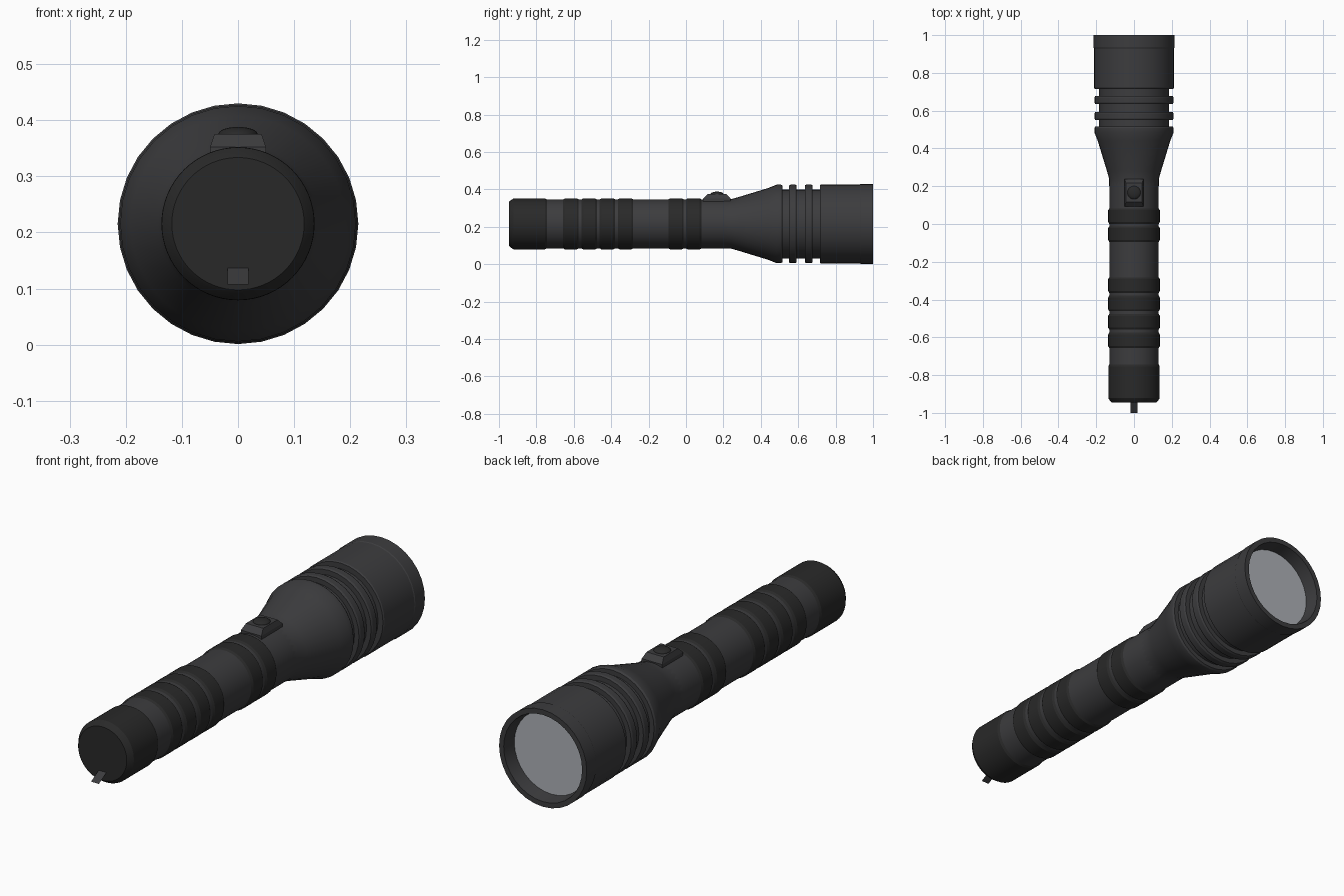
import bpy, bmesh, math

if "Cube" in bpy.data.objects:
    bpy.data.objects.remove(bpy.data.objects["Cube"])

CZ = 0.2155  # height of the long axis


def material(name, rgb):
    m = bpy.data.materials.new(name)
    m.diffuse_color = (*rgb, 1)
    m.use_nodes = True
    m.node_tree.nodes["Principled BSDF"].inputs["Base Color"].default_value = m.diffuse_color
    return m


BODY = material("dark_metal", (0.045, 0.045, 0.048))
RUBBER = material("black_rubber", (0.022, 0.022, 0.022))
LENS = material("lens_grey", (0.42, 0.44, 0.47))


def finish(name, bm, mat, smooth=True):
    bmesh.ops.recalc_face_normals(bm, faces=bm.faces[:])
    me = bpy.data.meshes.new(name)
    bm.to_mesh(me)
    bm.free()
    me.materials.append(mat)
    ob = bpy.data.objects.new(name, me)
    bpy.context.collection.objects.link(ob)
    if smooth:
        bpy.ops.object.select_all(action='DESELECT')
        ob.select_set(True)
        bpy.context.view_layer.objects.active = ob
        bpy.ops.object.shade_smooth_by_angle(angle=math.radians(25))
    return ob


def lathe(name, profile, mat, n=32):
    """Revolve (y, radius) points about the long axis and cap both ends."""
    bm = bmesh.new()
    rings = []
    for y, r in profile:
        rings.append([bm.verts.new((r * math.sin(math.tau * i / n), y,
                                    CZ + r * math.cos(math.tau * i / n)))
                      for i in range(n)])
    for a, b in zip(rings, rings[1:]):
        for i in range(n):
            j = (i + 1) % n
            bm.faces.new((a[i], a[j], b[j], b[i]))
    bm.faces.new(rings[0])
    bm.faces.new(rings[-1])
    return finish(name, bm, mat)


# Tail cap and handle tube
lathe("tail_cap", [(-0.946, 0.118), (-0.94, 0.124), (-0.922, 0.136),
                   (-0.755, 0.136), (-0.738, 0.128)], RUBBER, 64)
lathe("handle_tube", [(-0.75, 0.131), (0.24, 0.131)], BODY, 64)

# Rubber grip bands
for k, y in enumerate((-0.66, -0.562, -0.465, -0.368, -0.098, -0.003)):
    y1 = y + 0.089
    lathe(f"grip_band_{k + 1}", [(y, 0.129), (y + 0.013, 0.1365),
                                 (y1 - 0.013, 0.1365), (y1, 0.129)], RUBBER, 64)

# Flared neck, cooling fins and head with recessed rim
head = [(0.2, 0.131), (0.24, 0.132), (0.28, 0.143), (0.44, 0.192),
        (0.485, 0.21), (0.508, 0.21), (0.516, 0.205), (0.516, 0.184)]
for y in (0.551, 0.636):
    head += [(y, 0.184), (y, 0.206), (y + 0.008, 0.21),
             (y + 0.033, 0.21), (y + 0.041, 0.206), (y + 0.041, 0.184)]
head += [(0.716, 0.184), (0.716, 0.208), (0.722, 0.212), (0.93, 0.212),
         (0.934, 0.2145), (1.0, 0.2145), (1.0, 0.192), (0.935, 0.182)]
lathe("head", head, BODY)
lathe("lens", [(0.93, 0.18), (0.94, 0.182)], LENS)

# Switch base: a tapered block on top of the handle
bm = bmesh.new()
levels = [(0.05, 0.092, 0.238, 0.31), (0.05, 0.092, 0.238, 0.352),
          (0.042, 0.116, 0.216, 0.375)]
rings = [[bm.verts.new(p) for p in ((-x, a, z), (x, a, z), (x, b, z), (-x, b, z))]
         for x, a, b, z in levels]
for lo, hi in zip(rings, rings[1:]):
    for i in range(4):
        j = (i + 1) % 4
        bm.faces.new((lo[i], lo[j], hi[j], hi[i]))
bm.faces.new(rings[0])
bm.faces.new(rings[-1])
finish("switch_base", bm, BODY, smooth=False)

# Domed push button
bm = bmesh.new()
bmesh.ops.create_uvsphere(bm, u_segments=24, v_segments=12, radius=1)
for v in bm.verts:
    v.co = (v.co.x * 0.035, 0.166 + v.co.y * 0.035, 0.375 + v.co.z * 0.013)
finish("switch_button", bm, RUBBER)

# Thin drooping lanyard tab at the tail
bm = bmesh.new()
bm.faces.new([bm.verts.new(p) for p in ((-0.019, -0.94, 0.14), (0.019, -0.94, 0.14),
                                        (0.019, -1.0, 0.107), (-0.019, -1.0, 0.107))])
finish("lanyard_tab", bm, BODY, smooth=False)
